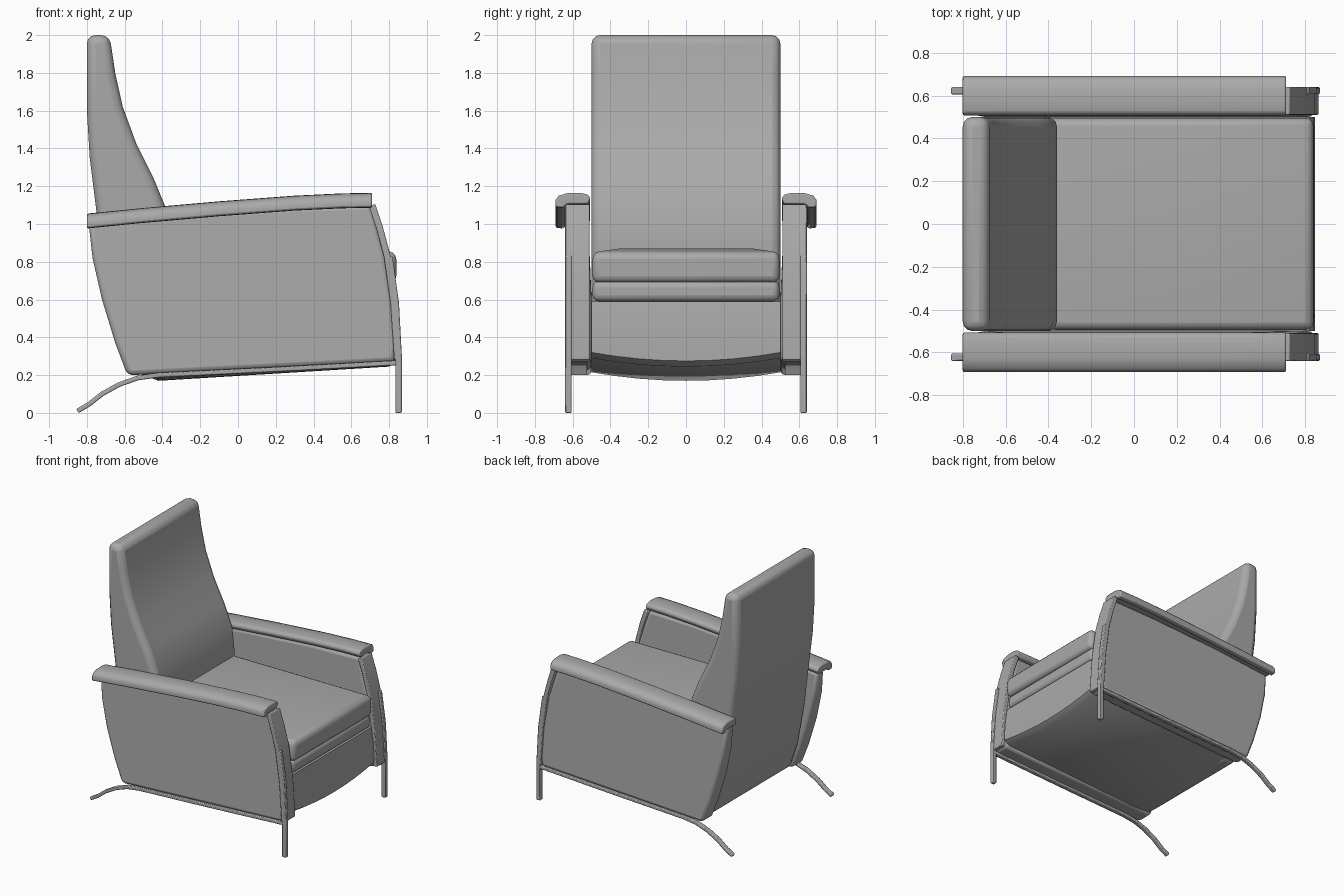
import bpy, bmesh, math
from mathutils import Vector

if "Cube" in bpy.data.objects:
    bpy.data.objects.remove(bpy.data.objects["Cube"], do_unlink=True)

grey = bpy.data.materials.new("warm_grey")
grey.use_nodes = True
colour = (0.4, 0.4, 0.4, 1)
grey.diffuse_color = colour
grey.node_tree.nodes["Principled BSDF"].inputs["Base Color"].default_value = colour


def finish(name, bm, bevel=0, segments=3):
    bmesh.ops.recalc_face_normals(bm, faces=bm.faces)
    mesh = bpy.data.meshes.new(name)
    bm.to_mesh(mesh)
    bm.free()
    mesh.materials.append(grey)
    obj = bpy.data.objects.new(name, mesh)
    bpy.context.collection.objects.link(obj)
    if bevel:
        mod = obj.modifiers.new("soft_edges", 'BEVEL')
        mod.width, mod.segments = bevel, segments
        mod.limit_method, mod.angle_limit = 'ANGLE', math.radians(40)
    bpy.ops.object.select_all(action='DESELECT')
    obj.select_set(True)
    bpy.context.view_layer.objects.active = obj
    bpy.ops.object.shade_smooth_by_angle(angle=math.radians(40))
    return obj


def loft(name, rings, bevel=0, segments=3):
    """Skin closed rings of 3D points and cap both ends."""
    bm = bmesh.new()
    loops = [[bm.verts.new(p) for p in ring] for ring in rings]
    for a, b in zip(loops, loops[1:]):
        for i in range(len(a)):
            j = (i + 1) % len(a)
            bm.faces.new((a[i], a[j], b[j], b[i]))
    bm.faces.new(loops[0])
    bm.faces.new(loops[-1])
    return finish(name, bm, bevel, segments)


def prism(name, profile, y0, y1, bevel=0, segments=3):
    return loft(name, [[(x, y, z) for x, z in profile] for y in (y0, y1)], bevel, segments)


def strip(name, path, thick, y0, y1):
    """Flat bar that follows a side path."""
    pts = [Vector(p) for p in path]
    up, low = [], []
    for i, p in enumerate(pts):
        d = (pts[min(i + 1, len(pts) - 1)] - pts[max(i - 1, 0)]).normalized()
        n = Vector((-d.y, d.x)) * thick / 2
        up.append(p + n)
        low.append(p - n)
    return prism(name, up + low[::-1], y0, y1, 0.006, 2)


# Side profiles
panel = [(-0.79, 1.0), (-0.77, 0.82), (-0.72, 0.6), (-0.65, 0.37), (-0.59, 0.21),
         (-0.56, 0.2), (0.83, 0.27), (0.84, 0.36), (0.82, 0.58), (0.78, 0.83),
         (0.70, 1.1), (0.3, 1.09), (-0.3, 1.05)]
back = [(-0.8, 2.0), (-0.8, 1.6), (-0.785, 1.35), (-0.75, 1.07), (-0.71, 0.75),
        (-0.65, 0.42), (-0.58, 0.21), (-0.45, 0.21), (-0.36, 0.6), (-0.36, 0.9),
        (-0.38, 1.08), (-0.45, 1.25), (-0.54, 1.43), (-0.61, 1.62), (-0.65, 1.8),
        (-0.68, 2.0)]

prism("backrest", back, -0.5, 0.5, 0.045)

# Seat base with a gently sagging underside
rings = []
for i in range(9):
    y = -0.5 + i / 8
    sag = 0.045 * (1 - (2 * y) ** 2)
    rings.append([(x, y, z) for x, z in (
        (-0.6, 0.5), (-0.56, 0.22), (-0.42, 0.215 - sag), (0.8, 0.29 - sag),
        (0.845, 0.32 - sag), (0.84, 0.45), (0.82, 0.59), (0.0, 0.59))])
loft("seat_base", rings)


def cushion(name, x0, x1, z0, z1, crown):
    bm = bmesh.new()
    bmesh.ops.create_cube(bm, size=1)
    for v in bm.verts:
        v.co = ((x0 + x1) / 2 + v.co.x * (x1 - x0), v.co.y * 0.99, (z0 + z1) / 2 + v.co.z * (z1 - z0))
    if crown:
        top = max(bm.faces, key=lambda f: f.calc_center_median().z)
        bmesh.ops.inset_region(bm, faces=[top], thickness=0.2, depth=crown)
        bmesh.ops.poke(bm, faces=[top])
    finish(name, bm, 0.035, 3)


cushion("lower_cushion", -0.4, 0.825, 0.59, 0.7, 0)
cushion("seat_cushion", -0.4, 0.838, 0.69, 0.85, 0.02)

for s, side in ((1, "left"), (-1, "right")):
    # Padded arm panel, fuller in the middle than at the top
    rings = []
    for inner in (True, False):
        ring = []
        for x, z in panel:
            t = max(0, (z - 0.7) / 0.4)
            ring.append((x, s * (0.5 + 0.03 * t if inner else 0.63 - 0.03 * t), z))
        rings.append(ring)
    loft(side + "_arm_panel", rings, 0.025)

    # Arm cap with a rolled outer lip
    section = [(0.52, -0.06), (0.505, -0.03), (0.52, -0.008), (0.56, 0), (0.63, -0.002),
               (0.675, -0.015), (0.692, -0.04), (0.69, -0.075), (0.65, -0.08), (0.63, -0.06)]
    stations = [(-0.8, 1.055), (-0.5, 1.085), (-0.1, 1.12), (0.3, 1.15), (0.55, 1.162), (0.71, 1.165)]
    loft(side + "_arm_cap", [[(x, s * y, z + dz) for y, dz in section] for x, z in stations], 0.008, 2)

    # Front post and leg
    strip(side + "_front_post", [(0.71, 1.1), (0.75, 0.98), (0.79, 0.83), (0.825, 0.58), (0.845, 0.28)],
          0.035, s * 0.51, s * 0.64)
    strip(side + "_front_leg", [(0.8, 0.83), (0.835, 0.58), (0.85, 0.3), (0.85, 0.0)],
          0.035, s * 0.605, s * 0.64)
    # Bottom rail sweeping into the rear leg
    strip(side + "_rear_leg_rail",
          [(0.84, 0.265), (0.2, 0.23), (-0.42, 0.2), (-0.53, 0.185), (-0.63, 0.15),
           (-0.72, 0.1), (-0.79, 0.045), (-0.85, 0.01)], 0.025, s * 0.605, s * 0.64)
